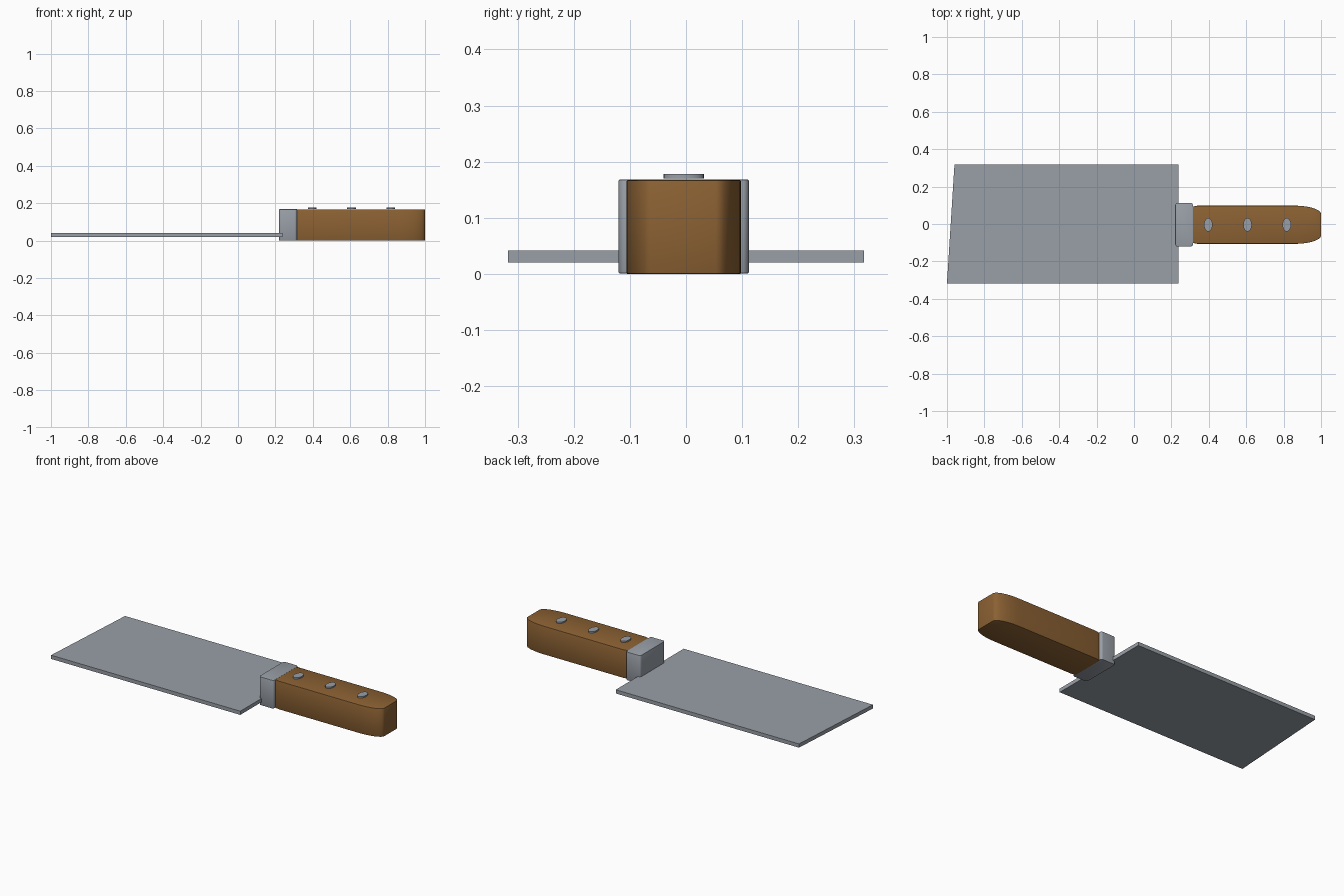
import bpy, bmesh, math

cube = bpy.data.objects.get("Cube")
if cube:
    bpy.data.objects.remove(cube, do_unlink=True)


def material(name, rgb):
    mat = bpy.data.materials.new(name)
    mat.use_nodes = True
    mat.diffuse_color = (*rgb, 1)
    mat.node_tree.nodes["Principled BSDF"].inputs["Base Color"].default_value = (*rgb, 1)
    return mat


steel = material("steel grey", (0.32, 0.35, 0.39))
wood = material("brown wood", (0.26, 0.12, 0.033))


def prism(name, outline, bottom, top, mat, bevel=0):
    """Extrude a plan outline upward, with optionally softened rims."""
    bm = bmesh.new()
    base = bm.faces.new([bm.verts.new((x, y, bottom)) for x, y in outline])
    grown = bmesh.ops.extrude_face_region(bm, geom=[base])["geom"]
    verts = [v for v in grown if isinstance(v, bmesh.types.BMVert)]
    bmesh.ops.translate(bm, verts=verts, vec=(0, 0, top - bottom))
    bmesh.ops.recalc_face_normals(bm, faces=bm.faces)
    if bevel:
        rims = [e for e in bm.edges if abs(e.verts[0].co.z - e.verts[1].co.z) < 1e-5]
        bmesh.ops.bevel(bm, geom=rims, offset=bevel, segments=2, profile=0.5, affect="EDGES")
    mesh = bpy.data.meshes.new(name)
    bm.to_mesh(mesh)
    bm.free()
    mesh.materials.append(mat)
    obj = bpy.data.objects.new(name, mesh)
    bpy.context.collection.objects.link(obj)
    bpy.ops.object.select_all(action="DESELECT")
    obj.select_set(True)
    bpy.context.view_layer.objects.active = obj
    bpy.ops.object.shade_smooth_by_angle(angle=math.radians(35))
    return obj


def arc(cx, cy, rx, ry, start, end, steps):
    angles = [math.radians(start + (end - start) * i / steps) for i in range(steps + 1)]
    return [(cx + rx * math.cos(a), cy + ry * math.sin(a)) for a in angles]


# Blade with a slanted tip
prism("blade", [(-1, -0.317), (0.237, -0.317), (0.237, 0.317), (-0.96, 0.317)], 0.02, 0.042, steel)

# Bolster block with rounded upright corners
cy, r = -0.004, 0.013
x0, x1, y0, y1 = 0.22 + r, 0.316 - r, cy - 0.116 + r, cy + 0.116 - r
bolster = []
for i, (x, y) in enumerate([(x1, y1), (x0, y1), (x0, y0), (x1, y0)]):
    bolster += arc(x, y, r, r, 90 * i, 90 * i + 90, 5)
prism("bolster", bolster, 0.001, 0.168, steel, 0.002)

# Wooden handle tapering in a curve to a blunt butt
side = [(0.31, 0.096), (0.34, 0.102)] + arc(0.86, 0.057, 0.14, 0.045, 90, 0, 10)
outline = [(x, cy + y) for x, y in side] + [(x, cy - y) for x, y in reversed(side)]
prism("handle", outline, 0, 0.167, wood, 0.002)

# Rivets
for i, x in enumerate((0.397, 0.607, 0.817)):
    prism(f"rivet_{i + 1}", arc(x, cy, 0.023, 0.036, 0, 345, 23), 0.17, 0.178, steel)
